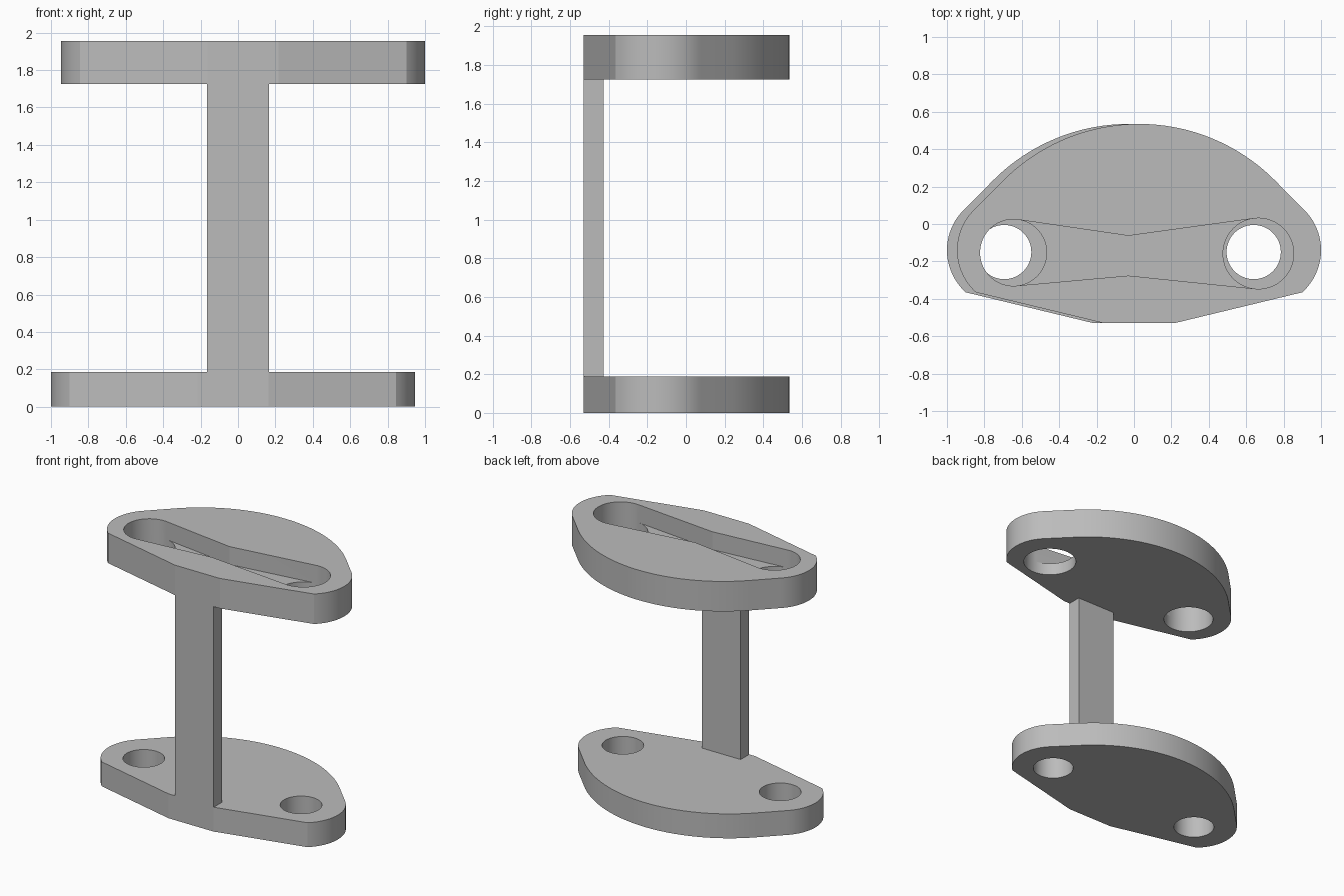
import bpy, bmesh, math

if "Cube" in bpy.data.objects:
    bpy.data.objects.remove(bpy.data.objects["Cube"])

grey = bpy.data.materials.new("plain grey")
grey.diffuse_color = (0.5, 0.5, 0.5, 1)
grey.use_nodes = True
grey.node_tree.nodes["Principled BSDF"].inputs["Base Color"].default_value = grey.diffuse_color


def arc(cx, cy, r, a0, a1, n):
    """Points along an arc, angles in degrees."""
    return [(cx + r * math.cos(math.radians(a0 + (a1 - a0) * i / n)),
             cy + r * math.sin(math.radians(a0 + (a1 - a0) * i / n))) for i in range(n + 1)]


def prism(name, outline, z0, z1):
    """Extrude a closed outline from z0 to z1."""
    bm = bmesh.new()
    face = bm.faces.new([bm.verts.new((x, y, z0)) for x, y in outline])
    top = bmesh.ops.extrude_face_region(bm, geom=[face])["geom"]
    for v in top:
        if isinstance(v, bmesh.types.BMVert):
            v.co.z = z1
    bmesh.ops.recalc_face_normals(bm, faces=bm.faces)
    mesh = bpy.data.meshes.new(name)
    bm.to_mesh(mesh)
    bm.free()
    mesh.materials.append(grey)
    ob = bpy.data.objects.new(name, mesh)
    bpy.context.collection.objects.link(ob)
    return ob


def cut(target, cutter):
    """Subtract the cutter, apply, and remove it."""
    mod = target.modifiers.new("cut", "BOOLEAN")
    mod.operation, mod.solver, mod.object = "DIFFERENCE", "EXACT", cutter
    bpy.context.view_layer.objects.active = target
    bpy.ops.object.modifier_apply(modifier=mod.name)
    bpy.data.objects.remove(cutter)


def plate(name, cx, z0, z1):
    """Flange: flat front, rounded ends, 45 degree shoulders, bowed back."""
    half = [(0.19, -0.53)] + arc(0.67, -0.14, 0.303, -48, 45, 24) + arc(0, -0.49, 1.025, 45, 90, 24)
    outline = half + [(-x, y) for x, y in reversed(half[:-1])]
    return prism(name, [(x + cx, y) for x, y in outline], z0, z1)


# Lower flange with two bolt holes
lower = plate("lower_flange", -0.027, 0, 0.187)
for x in (-0.694, 0.64):
    cut(lower, prism("hole", arc(x, -0.15, 0.145, 0, 354, 59), -0.1, 0.3))

# Upper flange with a waisted recess joining two through holes
upper = plate("upper_flange", 0.027, 1.725, 1.955)
L, R = (-0.645, -0.153, 0.178), (0.665, -0.158, 0.189)
slot = (arc(*R, -98, 98, 40) + [(-0.03, -0.063)] + arc(*L, 82, 278, 40) + [(-0.03, -0.276)])
cut(upper, prism("recess", slot, 1.818, 2.1))
for x, y, r in (L, R):
    # same arc points as the recess ends, so the walls run on without steps
    a0 = 82 if x < 0 else -98
    cut(upper, prism("hole", arc(x, y, r, a0, a0 + 196, 40) + arc(x, y, r, a0 + 196, a0 + 360, 34)[1:-1], 1.6, 2.1))

# Upright web along the front edge
web = prism("upright_web", [(-0.165, -0.53), (0.165, -0.53), (0.165, -0.427), (-0.165, -0.427)], 0.187, 1.725)

# Smooth the rounded walls, keep edges sharp
for ob in (lower, upper, web):
    bpy.ops.object.select_all(action="DESELECT")
    ob.select_set(True)
    bpy.context.view_layer.objects.active = ob
    bpy.ops.object.shade_smooth_by_angle(angle=math.radians(10))
